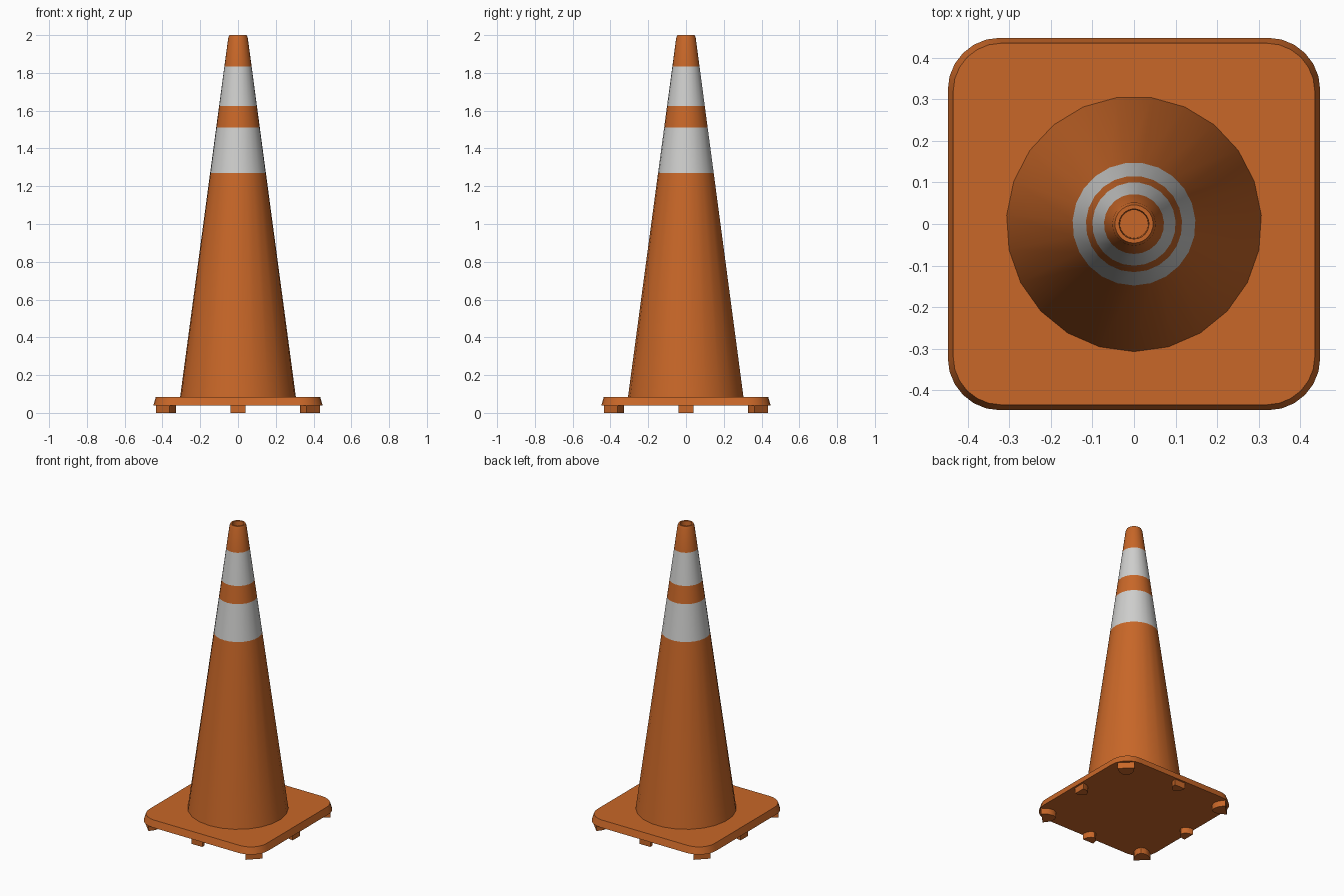
import bpy, bmesh
from math import sin, cos, pi, radians
from mathutils import Matrix

old = bpy.data.objects.get("Cube")
if old:
    bpy.data.objects.remove(old, do_unlink=True)


def make_material(name, color):
    m = bpy.data.materials.new(name)
    m.use_nodes = True
    m.diffuse_color = color
    m.node_tree.nodes["Principled BSDF"].inputs["Base Color"].default_value = color
    return m


orange = make_material("safety orange", (0.58, 0.135, 0.021, 1))
silver = make_material("reflective silver", (0.62, 0.62, 0.61, 1))


def finish(name, bm, materials, smooth_angle):
    bmesh.ops.recalc_face_normals(bm, faces=bm.faces)
    mesh = bpy.data.meshes.new(name)
    bm.to_mesh(mesh)
    bm.free()
    for m in materials:
        mesh.materials.append(m)
    ob = bpy.data.objects.new(name, mesh)
    bpy.context.collection.objects.link(ob)
    bpy.ops.object.select_all(action='DESELECT')
    ob.select_set(True)
    bpy.context.view_layer.objects.active = ob
    bpy.ops.object.shade_smooth_by_angle(angle=radians(smooth_angle))
    return ob


def loft(bm, loops):
    """Skin a stack of equal-length point loops and cap both ends."""
    rings = [[bm.verts.new(p) for p in loop] for loop in loops]
    for a, b in zip(rings, rings[1:]):
        for i in range(len(a)):
            j = (i + 1) % len(a)
            bm.faces.new((a[i], a[j], b[j], b[i]))
    bm.faces.new(rings[0][::-1])
    bm.faces.new(rings[-1])


# Cone body: slim tapered shell with a recessed tip
SIDES = 23
Z0, Z1, R0, R1 = 0.085, 1.985, 0.307, 0.052
BANDS = ((1.27, 1.51), (1.625, 1.835))


def taper(z):
    return R0 + (R1 - R0) * (z - Z0) / (Z1 - Z0)


levels = [Z0] + [z for band in BANDS for z in band] + [Z1]
profile = [(taper(z), z) for z in levels]
profile += [(0.046, 2.0), (0.036, 2.0), (0.034, 1.95)]
bm = bmesh.new()
loft(bm, [[(r * sin(2 * pi * i / SIDES), -r * cos(2 * pi * i / SIDES), z)
           for i in range(SIDES)] for r, z in profile])
# Reflective bands
for f in bm.faces:
    z = f.calc_center_median().z
    f.material_index = int(any(lo < z < hi for lo, hi in BANDS))
finish("cone_body", bm, [orange, silver], 40)


# Base plate: rounded square with sloping rim
def rounded_square(half, radius, z, steps=6):
    c = half - radius
    pts = []
    for k, (sx, sy) in enumerate(((1, 1), (-1, 1), (-1, -1), (1, -1))):
        for s in range(steps + 1):
            a = pi / 2 * (k + s / steps)
            pts.append((sx * c + radius * cos(a), sy * c + radius * sin(a), z))
    return pts


bm = bmesh.new()
loft(bm, [rounded_square(0.448, 0.125, 0.04), rounded_square(0.435, 0.115, 0.085)])
finish("base_plate", bm, [orange], 30)


# Feet: flat outside, rounded inside
def foot(name, distance, half_width, depth, angle):
    bm = bmesh.new()
    outline = [(distance - depth * sin(pi * i / 6), half_width * cos(pi * i / 6))
               for i in range(7)]
    loft(bm, [[(x, y, z) for x, y in outline] for z in (0, 0.042)])
    bmesh.ops.rotate(bm, verts=bm.verts, matrix=Matrix.Rotation(angle, 3, 'Z'))
    finish(name, bm, [orange], 35)


for n in range(4):
    foot(f"side_foot_{n + 1}", 0.435, 0.04, 0.06, n * pi / 2)
    foot(f"corner_foot_{n + 1}", 0.563, 0.052, 0.085, n * pi / 2 + pi / 4)
